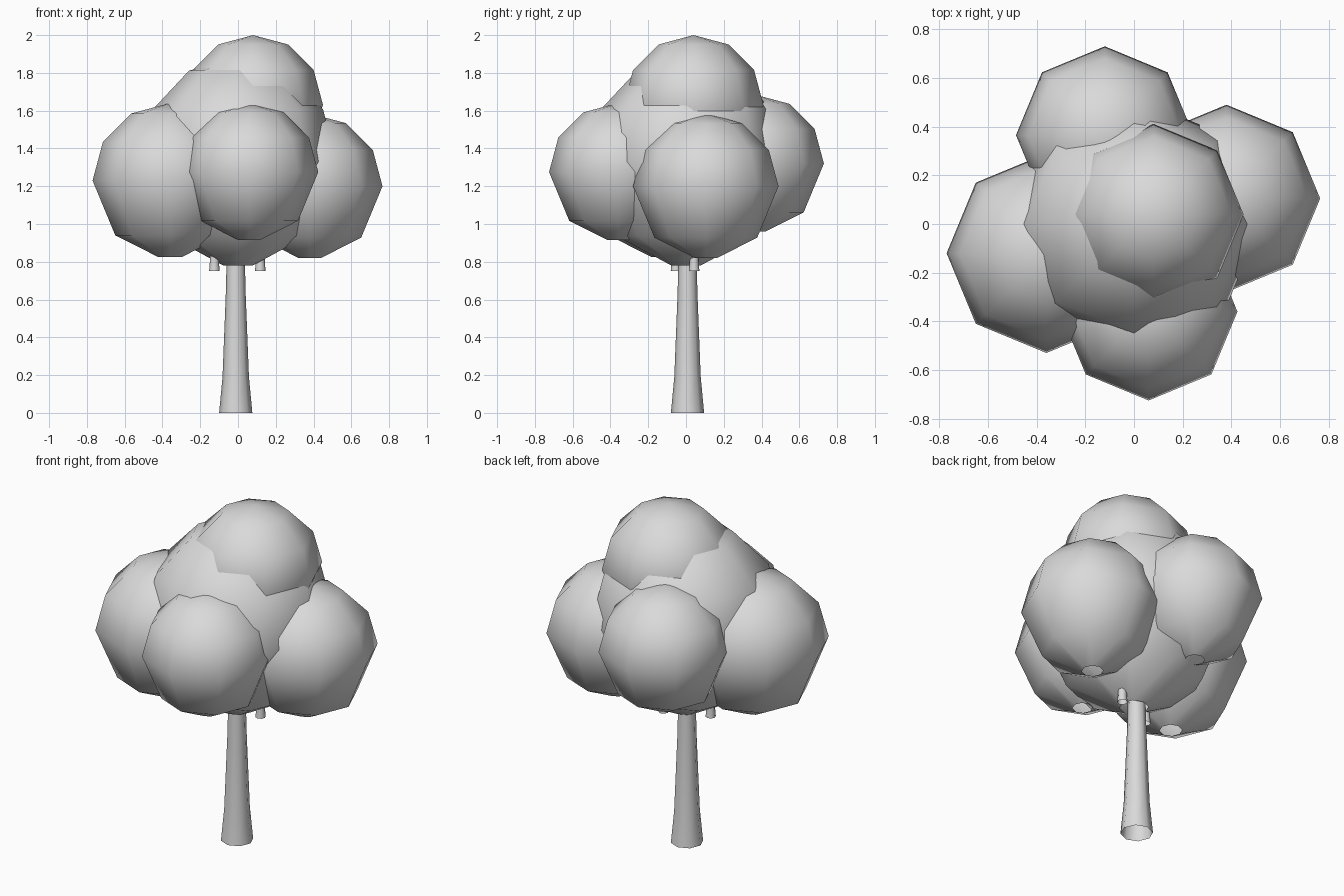
import bpy, bmesh
from math import sin, cos, pi, radians

cube = bpy.data.objects.get("Cube")
if cube:
    bpy.data.objects.remove(cube, do_unlink=True)

grey = bpy.data.materials.new("pale grey")
grey.use_nodes = True
grey.diffuse_color = (0.7, 0.7, 0.7, 1)
grey.node_tree.nodes["Principled BSDF"].inputs["Base Color"].default_value = (0.7, 0.7, 0.7, 1)

SIDES = 8


def lathe(name, profile, location):
    """Open smooth shell turned about z from (radius, height) pairs, bottom to top."""
    bm = bmesh.new()
    rings = []
    for r, z in profile:
        if r < 0.001:
            rings.append([bm.verts.new((0, 0, z))] * SIDES)
        else:
            rings.append([bm.verts.new((r * cos(2 * pi * i / SIDES), r * sin(2 * pi * i / SIDES), z))
                          for i in range(SIDES)])
    for low, high in zip(rings, rings[1:]):
        for i in range(SIDES):
            j = (i + 1) % SIDES
            corners = [low[i], low[j], high[j], high[i]]
            bm.faces.new(list(dict.fromkeys(corners))).smooth = True
    mesh = bpy.data.meshes.new(name)
    bm.to_mesh(mesh)
    bm.free()
    mesh.materials.append(grey)
    obj = bpy.data.objects.new(name, mesh)
    obj.location = location
    bpy.context.collection.objects.link(obj)
    return obj


# Foliage ball: rounded dome on top, tapering to a small opening below
ANGLES = (-81.4, -45, 0, 30, 60, 90)


def foliage(name, location, radius, height):
    lathe(name, [(radius * cos(radians(a)), height * sin(radians(a))) for a in ANGLES], location)


foliage("foliage_core", (0, 0, 1.33), 0.52, 0.556)
foliage("foliage_right", (-0.36, -0.12, 1.23), 0.41, 0.41)
foliage("foliage_front", (0.06, -0.36, 1.275), 0.365, 0.365)
foliage("foliage_left", (0.38, 0.105, 1.20), 0.385, 0.385)
foliage("foliage_back", (-0.12, 0.365, 1.32), 0.365, 0.365)
foliage("foliage_top", (0.08, 0.04, 1.63), 0.37, 0.37)

# Trunk with a flared foot
lathe("trunk", [(0.088, 0), (0.07, 0.19), (0.053, 0.62), (0.046, 0.9)], (-0.012, 0.008, 0))

# Branch stubs under the foliage
for side, spot in (("left", (0.118, 0.043, 0.75)), ("right", (-0.125, -0.053, 0.75))):
    lathe("branch_" + side, [(0.028, 0), (0.024, 0.05), (0.022, 0.15)], spot)
